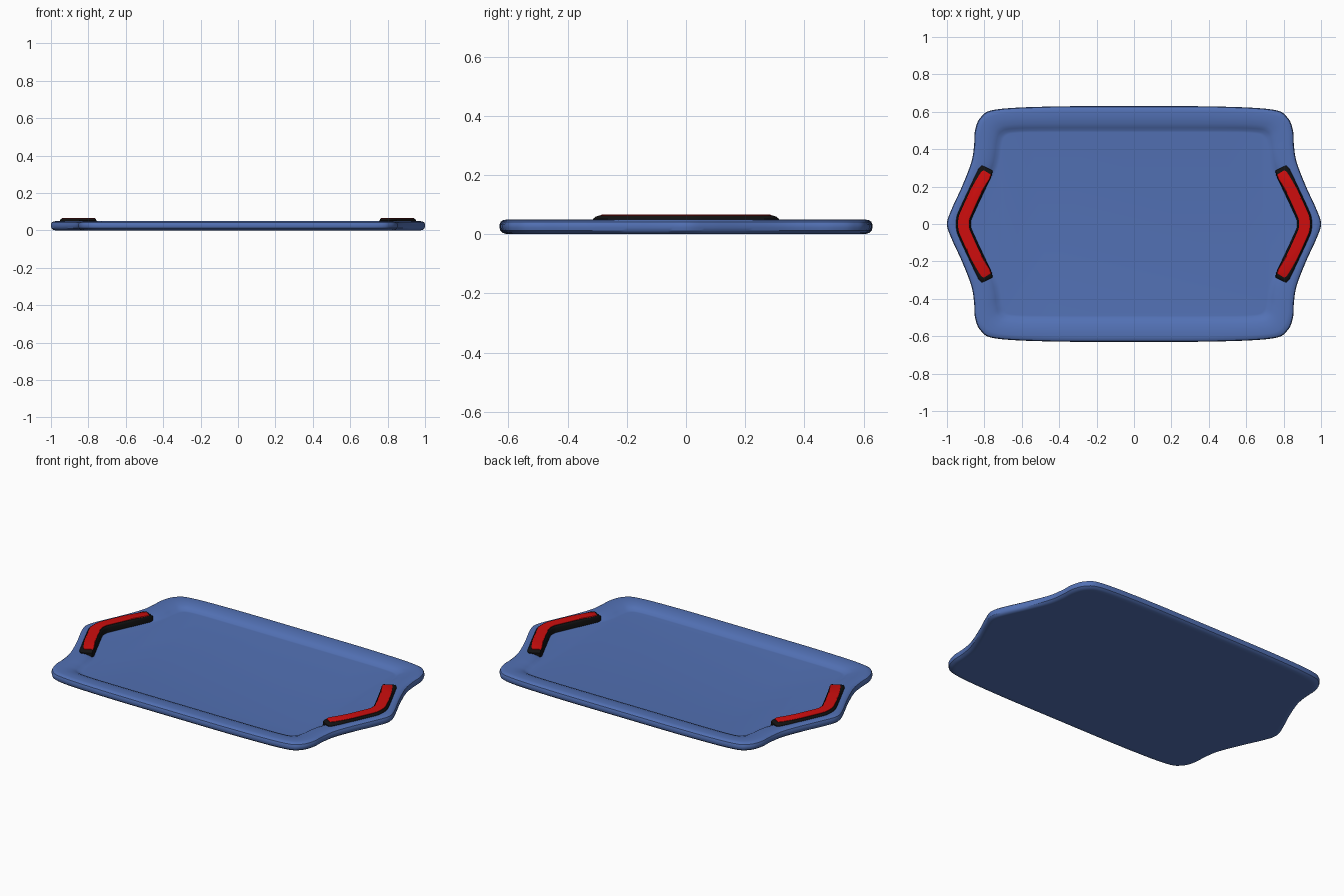
import bpy, bmesh
from mathutils import Vector

cube = bpy.data.objects.get("Cube")
if cube:
    bpy.data.objects.remove(cube, do_unlink=True)


def material(name, color):
    m = bpy.data.materials.new(name)
    m.use_nodes = True
    m.diffuse_color = color
    m.node_tree.nodes["Principled BSDF"].inputs["Base Color"].default_value = color
    return m


BLUE = material("tray blue", (0.085, 0.165, 0.46, 1))
BLACK = material("grip black", (0.006, 0.006, 0.006, 1))
RED = material("grip red", (0.62, 0.004, 0.004, 1))


def smooth_points(points, steps, closed):
    """Catmull-Rom curve through the points."""
    n = len(points)
    out = []
    for i in range(n if closed else n - 1):
        if closed:
            a, b, c, d = (points[(i + k) % n] for k in (-1, 0, 1, 2))
        else:
            a, b, c, d = (points[min(max(i + k, 0), n - 1)] for k in (-1, 0, 1, 2))
        for s in range(steps):
            t = s / steps
            out.append(0.5 * (2 * b + (c - a) * t + (2 * a - 5 * b + 4 * c - d) * t ** 2
                              + (3 * b - a - 3 * c + d) * t ** 3))
    return out if closed else out + [points[-1]]


def full_loop(quarter):
    """Mirror a quarter outline (from +x axis to +y axis) into a closed loop."""
    q = [Vector(p) for p in quarter]
    half = q + [Vector((-p.x, p.y)) for p in q[-2::-1]]
    loop = half + [Vector((p.x, -p.y)) for p in half[-2:0:-1]]
    return smooth_points(loop, 5, True)


def loft(name, rings, mat, angle):
    """Skin a list of (outline, z) rings and cap both ends."""
    bm = bmesh.new()
    rows = [[bm.verts.new((p.x, p.y, z)) for p in ring] for ring, z in rings]
    for low, high in zip(rows, rows[1:]):
        n = len(low)
        for i in range(n):
            j = (i + 1) % n
            bm.faces.new((low[i], low[j], high[j], high[i]))
    bm.faces.new(rows[0][::-1])
    bm.faces.new(rows[-1])
    bmesh.ops.recalc_face_normals(bm, faces=bm.faces)
    mesh = bpy.data.meshes.new(name)
    bm.to_mesh(mesh)
    bm.free()
    mesh.materials.append(mat)
    obj = bpy.data.objects.new(name, mesh)
    bpy.context.collection.objects.link(obj)
    bpy.ops.object.select_all(action="DESELECT")
    obj.select_set(True)
    bpy.context.view_layer.objects.active = obj
    bpy.ops.object.shade_smooth_by_angle(angle=angle)
    return obj


# Tray: rounded rim lofted between the outer edge and the sunken floor
outer = full_loop([(1, 0), (.975, .08), (.92, .2), (.87, .33), (.855, .42),
                   (.85, .5), (.82, .57), (.74, .612), (.45, .628), (0, .63)])
inner = full_loop([(.88, 0), (.865, .06), (.81, .18), (.75, .29), (.73, .36),
                   (.72, .43), (.70, .48), (.63, .497), (.4, .5), (0, .5)])
profile = [(.3, 0), (.2, 0), (.09, .004), (.02, .012), (0, .022), (0, .032),
           (.03, .042), (.1, .048), (.22, .05), (.45, .049), (.7, .045),
           (.88, .036), (1, .026)]
rings = [([o.lerp(i, t) for o, i in zip(outer, inner)], z) for t, z in profile]
rings.append(([p * .98 for p in inner], .025))
loft("tray", rings, BLUE, .55)


# Grips: bent bars with a black body and a red top pad
def bar_outline(side, width, end):
    half = [Vector(p) for p in ((.91, .025), (.893, .07), (.842, .18), (.785, end))]
    path = [Vector((p.x, -p.y)) for p in half[::-1]] + half
    path = smooth_points(path, 4, False)
    left, right = [], []
    for i, p in enumerate(path):
        d = (path[min(i + 1, len(path) - 1)] - path[max(i - 1, 0)]).normalized()
        n = Vector((d.y, -d.x))
        # narrow the tips a little so the ends are rounded
        w = width * (.8 if i in (0, len(path) - 1) else 1)
        left.append(p + n * w)
        right.append(p - n * w)
    return [Vector((p.x * side, p.y)) for p in left + right[::-1]]


for label, side in (("left", 1), ("right", -1)):
    body = [(.040, .30, .024), (.040, .30, .052), (.037, .292, .059), (.032, .282, .063)]
    pad = [(.029, .276, .058), (.029, .276, .065), (.026, .27, .067)]
    loft(label + "_grip_body", [(bar_outline(side, w, e), z) for w, e, z in body], BLACK, .5)
    loft(label + "_grip_pad", [(bar_outline(side, w, e), z) for w, e, z in pad], RED, .5)
